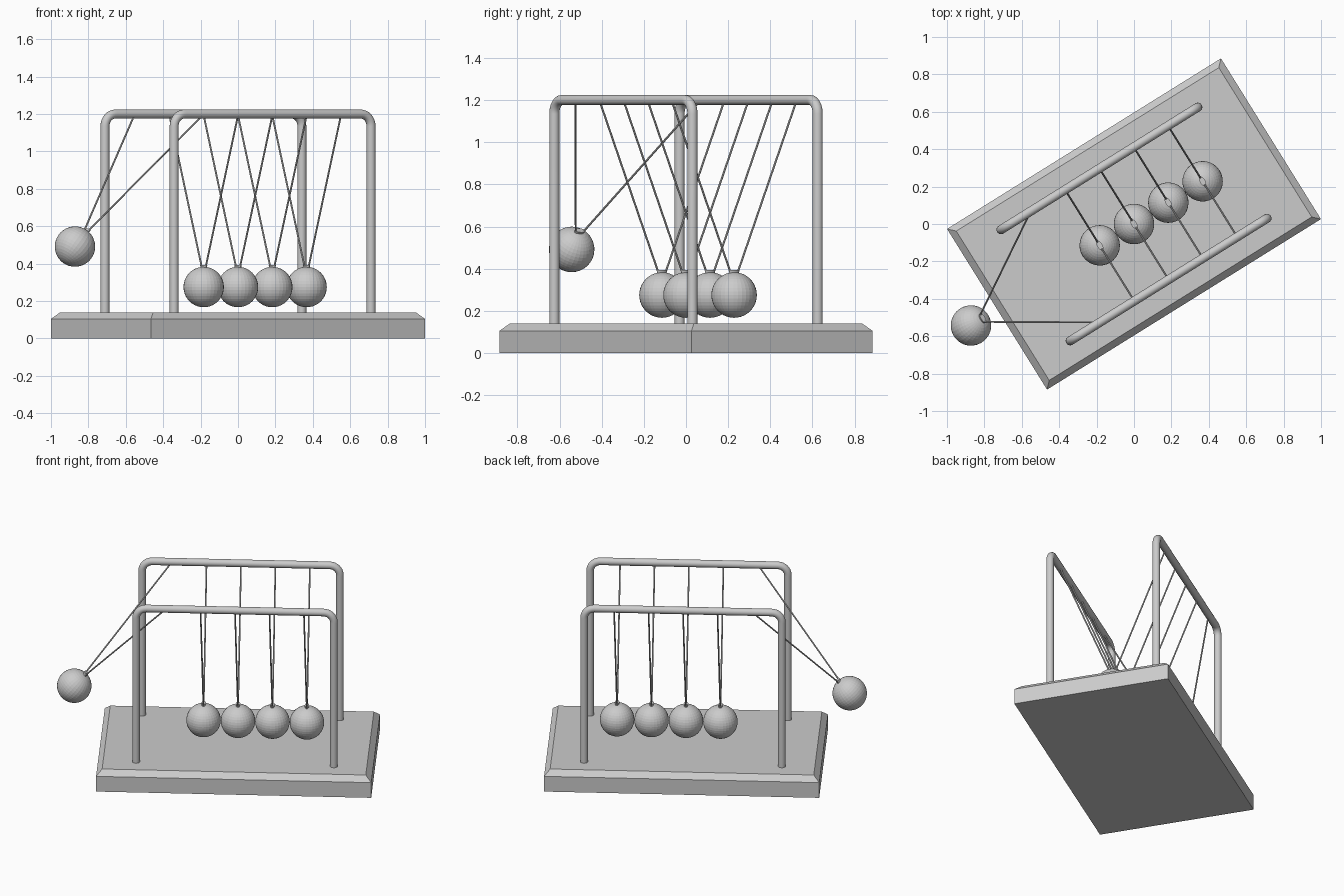
import bpy, bmesh, math
from mathutils import Matrix, Vector

if "Cube" in bpy.data.objects:
    bpy.data.objects.remove(bpy.data.objects["Cube"])

YAW = Matrix.Rotation(math.radians(31.9), 4, 'Z')   # whole toy is turned on its stand
RAIL_V, RAIL_Z, POST_U, PIPE_R = 0.35, 1.2, 0.62, 0.024
BALL_R, BALL_Z, SWING = 0.108, 0.275, math.radians(40)
BASE_TOP = 0.14

grey = bpy.data.materials.new("steel grey")
grey.diffuse_color = (0.6, 0.6, 0.6, 1)
grey.use_nodes = True
grey.node_tree.nodes["Principled BSDF"].inputs["Base Color"].default_value = grey.diffuse_color


def add_mesh(name, bm, matrix=Matrix.Identity(4), smooth=False):
    bmesh.ops.recalc_face_normals(bm, faces=bm.faces[:])
    mesh = bpy.data.meshes.new(name)
    bm.to_mesh(mesh)
    bm.free()
    mesh.materials.append(grey)
    ob = bpy.data.objects.new(name, mesh)
    bpy.context.collection.objects.link(ob)
    ob.matrix_world = YAW @ matrix
    if smooth:
        bpy.ops.object.select_all(action='DESELECT')
        ob.select_set(True)
        bpy.context.view_layer.objects.active = ob
        bpy.ops.object.shade_smooth_by_angle(angle=math.radians(40))
    return ob


def tube(name, points, radius, sides, matrix=Matrix.Identity(4)):
    """Sweep a round section along a planar path."""
    pts = [Vector(p) for p in points]
    bm = bmesh.new()
    rings = []
    for i, p in enumerate(pts):
        t = (pts[min(i + 1, len(pts) - 1)] - pts[max(i - 1, 0)]).normalized()
        # paths lie in a plane of constant u or v, so pick a steady side axis
        axis = Vector((0, 1, 0)) if abs(t.y) < 1e-5 else Vector((1, 0, 0))
        other = t.cross(axis).normalized()
        rings.append([bm.verts.new(p + radius * (math.cos(a) * axis + math.sin(a) * other))
                      for a in (2 * math.pi * k / sides for k in range(sides))])
    for a, b in zip(rings, rings[1:]):
        for k in range(sides):
            n = (k + 1) % sides
            bm.faces.new((a[k], a[n], b[n], b[k]))
    bm.faces.new(rings[0])
    bm.faces.new(rings[-1])
    return add_mesh(name, bm, matrix, True)


# base slab with a chamfered top edge
bm = bmesh.new()
rings = []
for inset, z in ((0, 0), (0, 0.105), (0.036, BASE_TOP)):
    u, v = 0.8625 - inset, 0.506 - inset
    rings.append([bm.verts.new((su * u, sv * v, z))
                  for su, sv in ((-1, -1), (1, -1), (1, 1), (-1, 1))])
for a, b in zip(rings, rings[1:]):
    for k in range(4):
        n = (k + 1) % 4
        bm.faces.new((a[k], a[n], b[n], b[k]))
bm.faces.new(rings[0])
bm.faces.new(rings[-1])
add_mesh("base", bm)

# two pipe frames with rounded upper corners
BEND = 0.065
half = [(POST_U, BASE_TOP - 0.01)]
for k in range(9):
    a = math.pi / 2 * k / 8
    half.append((POST_U - BEND + BEND * math.cos(a), RAIL_Z - BEND + BEND * math.sin(a)))
outline = half + [(-u, z) for u, z in reversed(half)]
for side, label in ((-1, "front"), (1, "back")):
    tube(label + "_frame", [(u, side * RAIL_V, z) for u, z in outline], PIPE_R, 20)

# hanging balls, each built below its pivot so the end one can swing out
for i in range(5):
    swing = SWING if i == 0 else 0
    hang = Matrix.Translation(((i - 2) * 2 * BALL_R, 0, RAIL_Z)) @ Matrix.Rotation(swing, 4, 'Y')
    drop = BALL_Z - RAIL_Z

    bm = bmesh.new()
    bmesh.ops.create_uvsphere(bm, u_segments=32, v_segments=20, radius=BALL_R)
    add_mesh(f"ball_{i + 1}", bm, hang @ Matrix.Translation((0, 0, drop)))

    # small eyelet on top of the ball
    bm = bmesh.new()
    bmesh.ops.create_cone(bm, cap_ends=True, segments=16, radius1=0.022, radius2=0.029, depth=0.026)
    bmesh.ops.scale(bm, vec=(0.5, 1, 1), verts=bm.verts[:])
    add_mesh(f"eyelet_{i + 1}", bm, hang @ Matrix.Translation((0, 0, drop + BALL_R - 0.003)), True)

    # pair of strings up to the rails
    for side, label in ((-1, "front"), (1, "back")):
        tube(f"{label}_string_{i + 1}",
             [(0, side * 0.022, drop + BALL_R + 0.004), (0, side * RAIL_V, 0)], 0.005, 8, hang)
